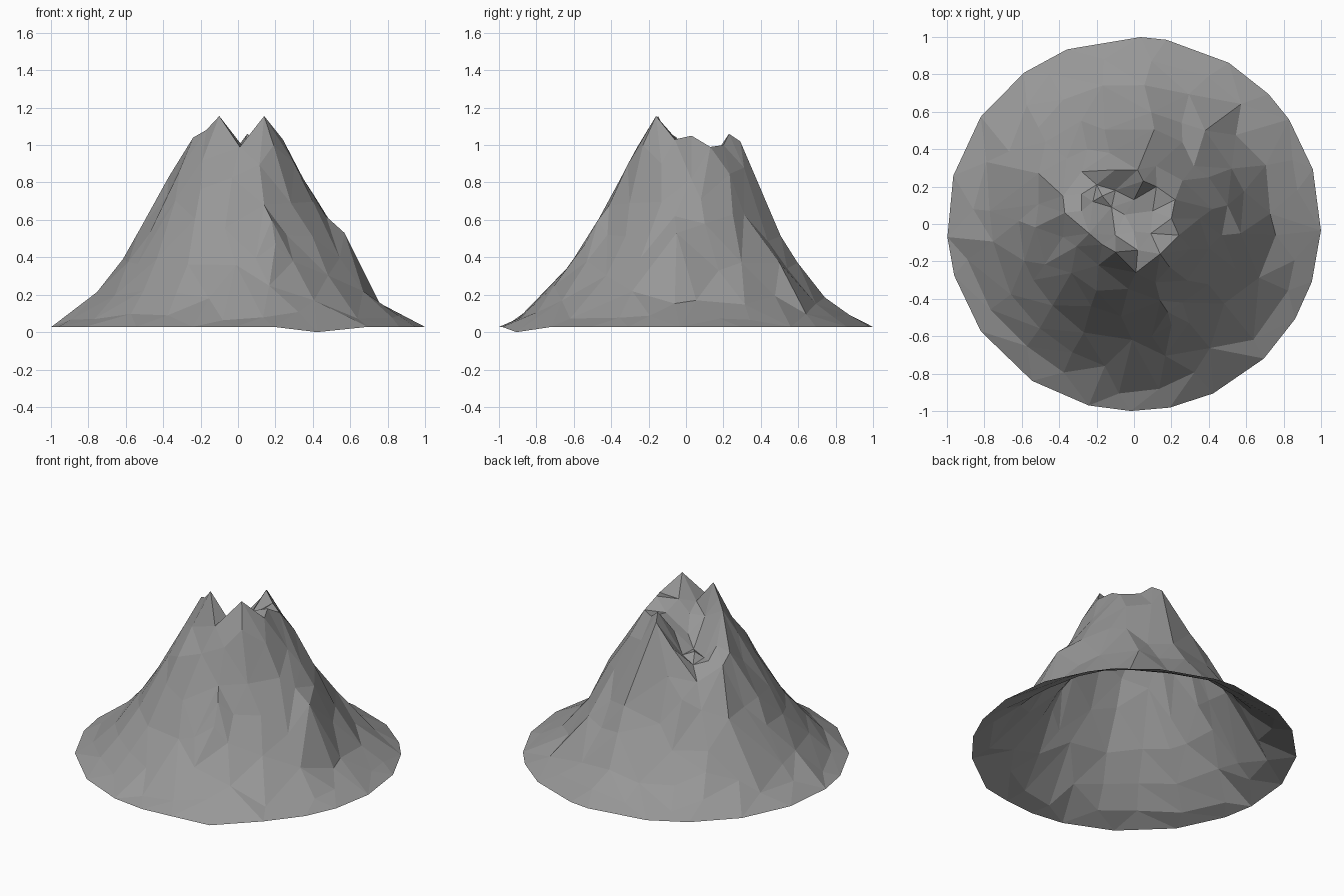
import bpy, math, random
from mathutils import Vector, geometry

random.seed(4)

# Average slope: radius -> height
PROFILE = [(0.30, 0.95), (0.34, 0.86), (0.42, 0.695), (0.50, 0.55), (0.60, 0.375),
           (0.75, 0.185), (0.90, 0.07), (1.0, 0.03)]


def slope_height(r):
    if r <= PROFILE[0][0]:
        return PROFILE[0][1]
    for (r0, z0), (r1, z1) in zip(PROFILE, PROFILE[1:]):
        if r <= r1:
            return z0 + (z1 - z0) * (r - r0) / (r1 - r0)
    return PROFILE[-1][1]


# Horseshoe summit, open towards the back left
summit = [
    (-.10, -.15, 1.155), (.14, -.16, 1.155), (-.17, -.11, 1.08), (-.24, -.05, 1.04),
    (.24, -.06, 1.03), (.20, .03, 1.05), (.22, .13, .99), (.05, .23, 1.06), (.02, .29, 1.02),
    (.12, .20, 1.0), (.01, -.26, .99), (.02, -.14, 1.0), (.19, -.23, 1.0), (-.19, -.22, .92),
    (.09, -.05, 1.03), (.10, .07, .98), (0, -.04, .96), (-.10, -.06, .96)]
# Gully floor, its side ridges and the run-out below it
gully = [
    (-.05, .05, .87), (0, .13, .91), (-.12, .09, .80), (-.17, .15, .82), (-.22, .12, .78),
    (-.20, .21, .76), (-.10, .18, .79), (-.28, .07, .86), (-.37, .06, .83), (-.28, .16, .79),
    (-.38, .15, .78), (-.51, .27, .50), (-.28, .28, .69), (-.36, .35, .55),
    (-.10, .29, .88), (-.13, .38, .73), (-.25, .40, .61), (-.38, -.07, .73)]
# Rubble ledges and ridges on the front, right and back flanks
ledges = [
    (.18, -.47, .60), (.20, -.54, .47), (.14, -.41, .68), (.26, -.42, .52),
    (.42, .08, .71), (.50, .10, .58), (.57, -.05, .53), (.47, -.06, .62),
    (.40, .25, .63), (.38, .50, .37), (.32, .31, .63)]
points = [Vector(p) for p in summit + gully + ledges]

# Flank rings, lightly ridged and jittered, fuller at the front left
for radius, count in [(.34, 13), (.42, 15), (.51, 18), (.62, 20), (.75, 20), (.89, 20)]:
    for i in range(count):
        a = (i + random.uniform(-.28, .28)) * math.tau / count + radius * 9
        r = radius * random.uniform(.96, 1.04)
        ridge = 1 + .025 * math.sin(7 * a + 1) * min(1, (1 - radius) * 3)
        tilt = .03 * math.cos(a - math.radians(225)) if .4 < radius < .8 else 0
        p = Vector((r * math.cos(a), r * math.sin(a), slope_height(r * ridge) + tilt))
        if all((p.xy - q.xy).length > .085 for q in points):
            points.append(p)

# Irregular foot outline (degrees)
FOOT = [-2, 17, 34, 44, 59.5, 80, 88, 111, 126, 145, 165, 184, 196, 215, 237, 256,
        269, 281, 295, 314, 329.5, 342]
for deg in FOOT:
    a = math.radians(deg)
    z = 0.0 if deg == 295 else .028
    points.append(Vector((math.cos(a), math.sin(a), z)))

# Triangulated open shell
flat, _, faces, origin, _, _ = geometry.delaunay_2d_cdt(
    [p.xy for p in points], [], [], 0, 1e-5)
verts = [(v.x, v.y, points[o[0]].z) for v, o in zip(flat, origin)]
mesh = bpy.data.meshes.new("volcano_cone")
mesh.from_pydata(verts, [], [tuple(f) for f in faces])
mesh.update()

# Mid-grey rock
rock = bpy.data.materials.new("rock")
rock.diffuse_color = (0.31, 0.31, 0.31, 1)
mesh.materials.append(rock)
bpy.context.collection.objects.link(bpy.data.objects.new("volcano_cone", mesh))
